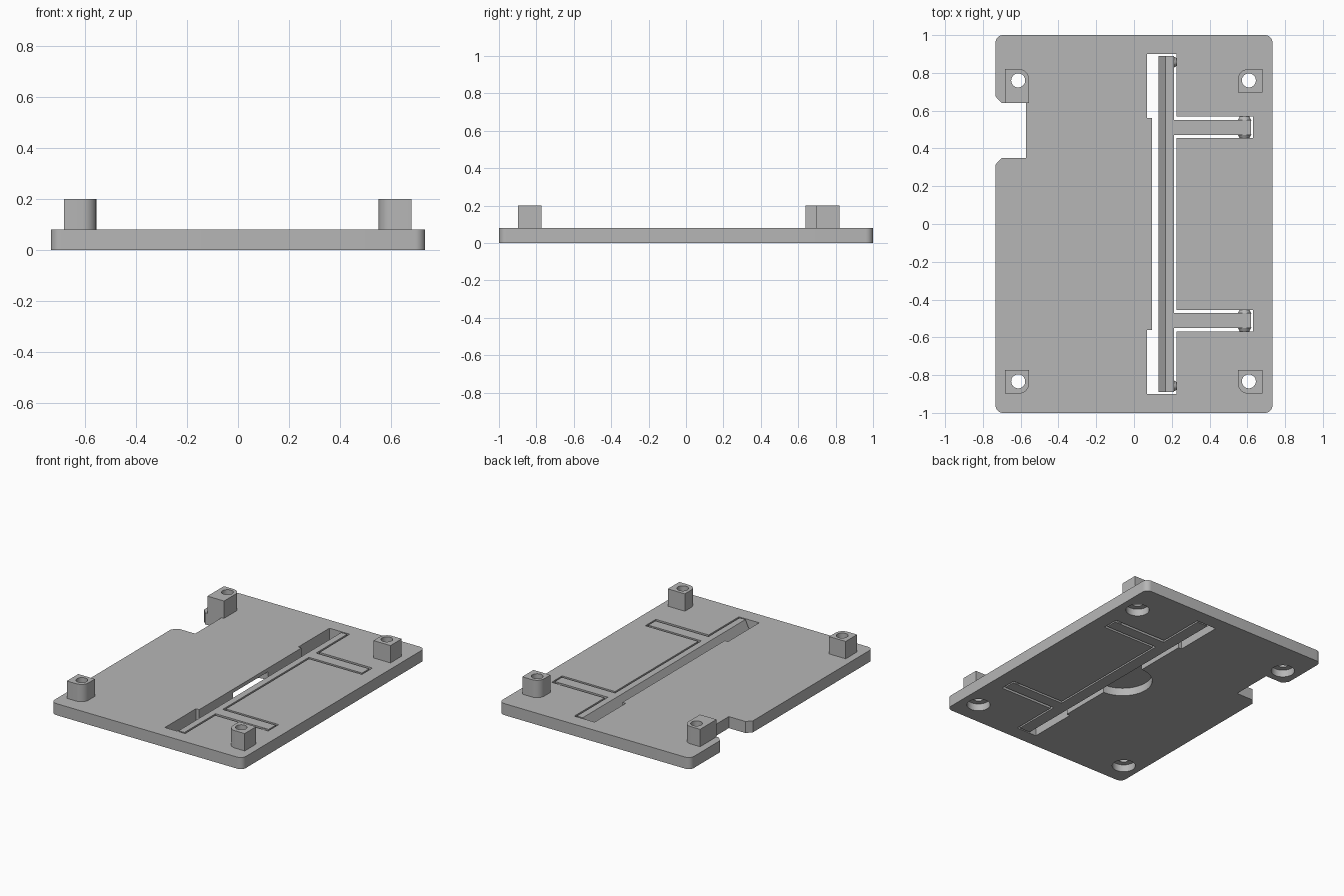
import bpy, bmesh, math
from mathutils import Vector, Matrix

if "Cube" in bpy.data.objects:
    bpy.data.objects.remove(bpy.data.objects["Cube"], do_unlink=True)

grey = bpy.data.materials.new("plain grey")
grey.use_nodes = True
GREY = (0.47, 0.47, 0.47, 1)
grey.diffuse_color = GREY
grey.node_tree.nodes["Principled BSDF"].inputs["Base Color"].default_value = GREY

THICK, TOP = 0.08, 0.2


def add(name, bm):
    mesh = bpy.data.meshes.new(name)
    bmesh.ops.recalc_face_normals(bm, faces=bm.faces[:])
    bm.to_mesh(mesh)
    bm.free()
    ob = bpy.data.objects.new(name, mesh)
    bpy.context.collection.objects.link(ob)
    mesh.materials.append(grey)
    return ob


def prism(name, pts, z0, z1, radii=None):
    """Extrude an outline; radii gives a fillet for chosen square corners."""
    pts = [Vector(p) for p in pts]
    outline = []
    for i, p in enumerate(pts):
        r = (radii or {}).get(i, 0)
        if not r:
            outline.append(p)
            continue
        a = (pts[i - 1] - p).normalized()
        b = (pts[(i + 1) % len(pts)] - p).normalized()
        for k in range(9):
            t = math.pi / 2 * k / 8
            outline.append(p + r * (a + b) - r * (a * math.sin(t) + b * math.cos(t)))
    bm = bmesh.new()
    face = bm.faces.new([bm.verts.new((p.x, p.y, z0)) for p in outline])
    up = bmesh.ops.extrude_face_region(bm, geom=[face])["geom"]
    bmesh.ops.translate(bm, vec=(0, 0, z1 - z0),
                        verts=[v for v in up if isinstance(v, bmesh.types.BMVert)])
    return add(name, bm)


def cone(name, centre, r1, r2, depth, turn=None):
    bm = bmesh.new()
    bmesh.ops.create_cone(bm, cap_ends=True, segments=40, radius1=r1, radius2=r2, depth=depth,
                          matrix=Matrix.Translation(centre) @ (turn or Matrix()))
    return add(name, bm)


def combine(ob, other, operation):
    mod = ob.modifiers.new("cut", "BOOLEAN")
    mod.operation, mod.solver, mod.object = operation, "EXACT", other
    bpy.context.view_layer.objects.active = ob
    bpy.ops.object.modifier_apply(modifier=mod.name)
    bpy.data.objects.remove(other, do_unlink=True)


def rect(x0, x1, y0, y1):
    return [(x0, y0), (x1, y0), (x1, y1), (x0, y1)]


# Base plate with rounded corners and a chamfered side notch
W = 0.733
plate = prism("base_plate", [(-W, -1), (W, -1), (W, 1), (-W, 1), (-W, 0.675), (-0.7, 0.64),
                             (-0.573, 0.64), (-0.573, 0.35), (-0.7, 0.35), (-W, 0.315)],
              0, THICK, {i: 0.04 for i in range(4)})

# Clearance opening for the flap: wide ends, narrow middle, two arm channels
half = [(0.225, 0.455), (0.63, 0.455), (0.63, 0.57), (0.225, 0.57),
        (0.225, 0.9), (0.07, 0.9), (0.07, 0.56), (0.095, 0.56)]
opening = half + [(x, -y) for x, y in reversed(half)]
combine(plate, prism("opening", opening, -0.1, 0.2), "DIFFERENCE")

# Half-round finger recess underneath
arc = [(0.095 - 0.19 * math.sin(math.pi * k / 32), 0.19 * math.cos(math.pi * k / 32))
       for k in range(33)]
recess = [(0.11, 0.19)] + arc + [(0.11, -0.19)]
combine(plate, prism("recess", recess, -0.1, 0.055), "DIFFERENCE")

# Mounting posts with through holes, and counterbores in the plate
posts = {
    "back_right_post": ((-0.613, 0.76), rect(-0.682, -0.555, 0.64, 0.82), 2),
    "front_right_post": ((-0.613, -0.833), rect(-0.682, -0.555, -0.898, -0.773), 1),
    "back_left_post": ((0.608, 0.76), rect(0.55, 0.68, 0.697, 0.82), 3),
    "front_left_post": ((0.608, -0.833), rect(0.55, 0.68, -0.898, -0.773), 0),
}
for name, ((x, y), outline, corner) in posts.items():
    post = prism(name, outline, THICK, TOP, {corner: 0.055})
    for ob in (post, plate):
        combine(ob, cone("bore", (x, y, 0.1), 0.037, 0.037, 0.4), "DIFFERENCE")
    combine(plate, cone("counterbore", (x, y, 0), 0.075, 0.075, 0.1), "DIFFERENCE")

# Flap bar with a sloping inner face
bm = bmesh.new()
profile = [(0.13, 0), (0.213, 0), (0.213, THICK), (0.168, THICK)]
face = bm.faces.new([bm.verts.new((x, -0.89, z)) for x, z in profile])
up = bmesh.ops.extrude_face_region(bm, geom=[face])["geom"]
bmesh.ops.translate(bm, vec=(0, 1.78, 0), verts=[v for v in up if isinstance(v, bmesh.types.BMVert)])
bar = add("flap_bar", bm)

# Hinge arms, pivot nubs and end catches
for side, s in (("back", 1), ("front", -1)):
    ys = sorted((0.472 * s, 0.55 * s))
    combine(bar, prism("arm", rect(0.2, 0.62, *ys), 0, THICK), "UNION")
    for way in (1, -1):
        cone(side + "_pivot_nub", (0.585, 0.511 * s + 0.047 * way, 0.04), 0.037, 0.024, 0.024,
             Matrix.Rotation(-way * math.pi / 2, 4, "X"))
    cone(side + "_catch", (0.218, 0.857 * s, 0.04), 0.03, 0.02, 0.018,
         Matrix.Rotation(math.pi / 2, 4, "Y"))

# Smooth rounded walls, sharp edges kept
for ob in bpy.context.scene.objects:
    if ob.type == "MESH":
        bpy.ops.object.select_all(action="DESELECT")
        ob.select_set(True)
        bpy.context.view_layer.objects.active = ob
        bpy.ops.object.shade_smooth_by_angle(angle=math.radians(30))
